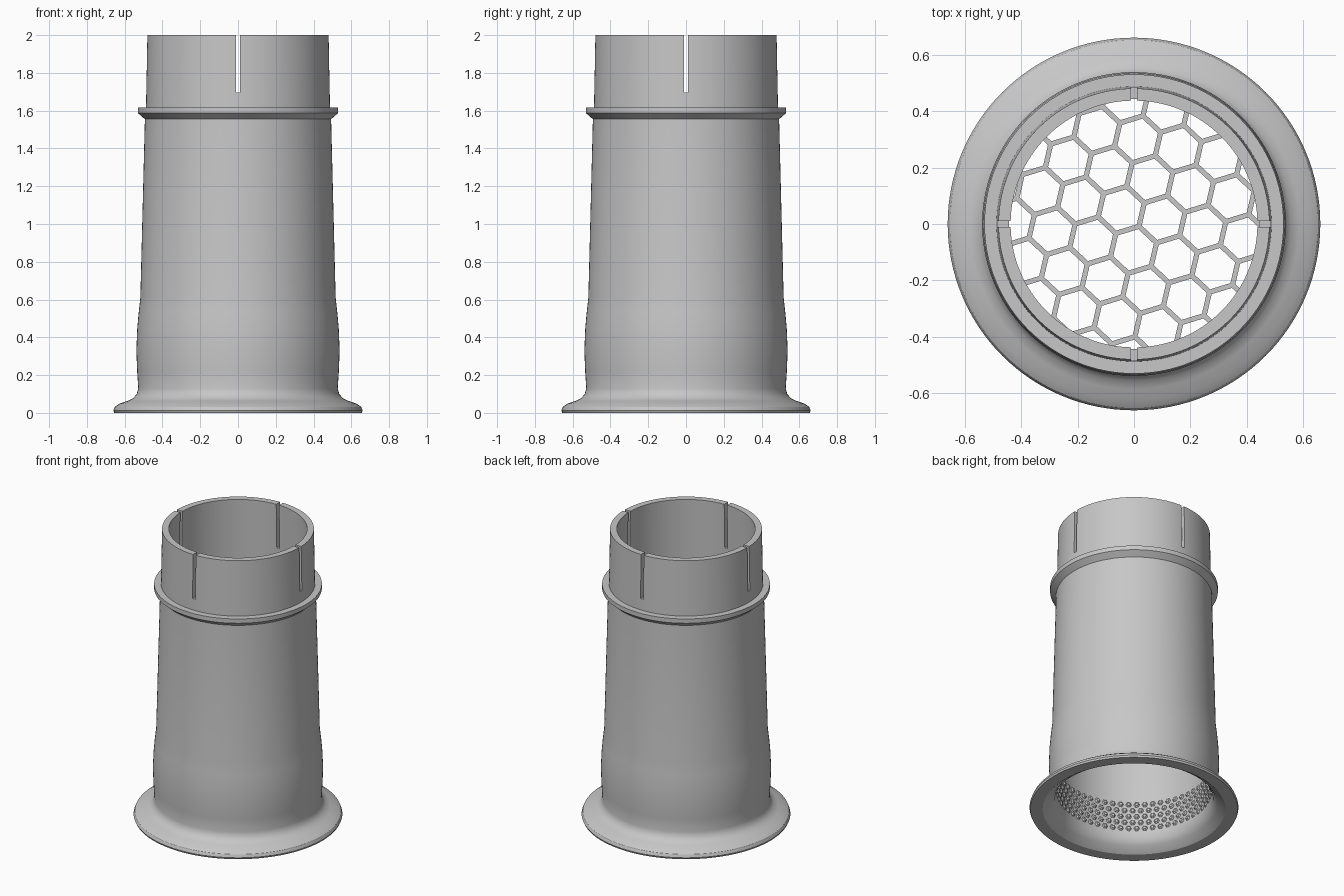
import bpy, bmesh, math
from mathutils import Matrix, Vector

cube = bpy.data.objects.get("Cube")
if cube:
    bpy.data.objects.remove(cube, do_unlink=True)

grey = bpy.data.materials.new("plain grey")
grey.use_nodes = True
colour = (0.57, 0.57, 0.57, 1)
grey.diffuse_color = colour
grey.node_tree.nodes["Principled BSDF"].inputs["Base Color"].default_value = colour


def make_object(name, bm):
    bmesh.ops.recalc_face_normals(bm, faces=bm.faces[:])
    mesh = bpy.data.meshes.new(name)
    bm.to_mesh(mesh)
    bm.free()
    mesh.materials.append(grey)
    obj = bpy.data.objects.new(name, mesh)
    bpy.context.collection.objects.link(obj)
    return obj


def select_only(obj):
    bpy.ops.object.select_all(action='DESELECT')
    obj.select_set(True)
    bpy.context.view_layer.objects.active = obj


def lathe(name, profile, sides=128):
    """Revolve a closed (radius, height) outline about z."""
    bm = bmesh.new()
    rings = []
    for i in range(sides):
        a = math.tau * i / sides
        rings.append([bm.verts.new((r * math.cos(a), r * math.sin(a), z)) for r, z in profile])
    n = len(profile)
    for i in range(sides):
        p, q = rings[i], rings[(i + 1) % sides]
        for j in range(n):
            k = (j + 1) % n
            bm.faces.new((p[j], q[j], q[k], p[k]))
    return make_object(name, bm)


# Hollow tube: foot flange, bulged socket, tapered body, collar and spigot
outside = [(0.577, 0), (0.655, 0), (0.66, 0.012), (0.652, 0.032), (0.625, 0.05),
           (0.585, 0.063), (0.555, 0.078), (0.536, 0.1), (0.528, 0.13),
           (0.534, 0.22), (0.538, 0.33), (0.534, 0.44), (0.526, 0.53), (0.517, 0.61),
           (0.493, 1.555), (0.53, 1.587), (0.53, 1.617), (0.487, 1.617), (0.48, 2)]
inside = [(0.437, 2), (0.445, 1.6), (0.465, 0.68), (0.49, 0.58),
          (0.49, 0.12), (0.5, 0.07), (0.525, 0.035)]
tube = lathe("tube_body", outside + inside)

# Four slots in the spigot, cut by two crossing bars
SLOT_BOTTOM, SLOT_TOP = 1.695, 2.1
bm = bmesh.new()
for size in ((1.4, 0.022), (0.022, 1.4)):
    m = Matrix.Translation((0, 0, (SLOT_BOTTOM + SLOT_TOP) / 2))
    m = m @ Matrix.Diagonal((*size, SLOT_TOP - SLOT_BOTTOM, 1))
    bar = bmesh.ops.create_cube(bm, size=1, matrix=m)
    cutter = make_object("slot_cutter", bm)
    cutter.hide_render = True
    select_only(tube)
    mod = tube.modifiers.new("slot", 'BOOLEAN')
    mod.operation = 'DIFFERENCE'
    mod.solver = 'EXACT'
    mod.object = cutter
    bpy.ops.object.modifier_apply(modifier=mod.name)
    bpy.data.objects.remove(cutter, do_unlink=True)
    bm = bmesh.new()
bm.free()
select_only(tube)
bpy.ops.object.shade_smooth_by_angle(angle=math.radians(30))

# Honeycomb guard across the bore
PITCH, BAR, RIM, GUARD_Z = 0.148, 0.018, 0.472, 0.64
TILT = math.radians(-13)
bm = bmesh.new()
turn = Matrix.Rotation(TILT, 3, 'Z')


def clip(a, b):
    """Move b along the line towards a until it lies within the bore."""
    lo, hi = 0.0, 1.0
    for _ in range(20):
        mid = (lo + hi) / 2
        if a.lerp(b, mid).length < RIM:
            lo = mid
        else:
            hi = mid
    return a.lerp(b, lo)


corners = [Vector((math.sin(k * math.pi / 3), math.cos(k * math.pi / 3), 0)) * PITCH / math.sqrt(3)
           for k in range(4)]
for row in range(-6, 7):
    for col in range(-9, 10):
        centre = Vector(((col + row / 2) * PITCH, row * PITCH * math.sqrt(0.75), 0))
        for k in range(3):
            shift = Vector((-0.045, 0.05, 0))
            a = turn @ (centre + corners[k]) + shift
            b = turn @ (centre + corners[k + 1]) + shift
            if a.length >= RIM and b.length >= RIM:
                continue
            if a.length >= RIM:
                a = clip(b, a)
            elif b.length >= RIM:
                b = clip(a, b)
            d = b - a
            m = Matrix.Translation((a + b) / 2 + Vector((0, 0, GUARD_Z)))
            m = m @ Matrix.Rotation(math.atan2(d.y, d.x), 4, 'Z')
            m = m @ Matrix.Diagonal((d.length + BAR / 2, BAR, BAR, 1))
            bmesh.ops.create_cube(bm, size=1, matrix=m)
make_object("honeycomb_guard", bm)

# Staggered grip studs around the inside of the socket
ROWS, COUNT = 5, 60
bm = bmesh.new()
for row in range(ROWS):
    for i in range(COUNT):
        a = math.tau * (i + 0.5 * (row % 2)) / COUNT
        m = Matrix.Rotation(a, 4, 'Z') @ Matrix.Translation((0.488, 0, 0.14 + 0.043 * row))
        m = m @ Matrix.Rotation(-math.pi / 2, 4, 'Y')
        bmesh.ops.create_cone(bm, cap_ends=True, segments=6, radius1=0.025,
                              radius2=0.01, depth=0.016, matrix=m)
make_object("grip_studs", bm)
